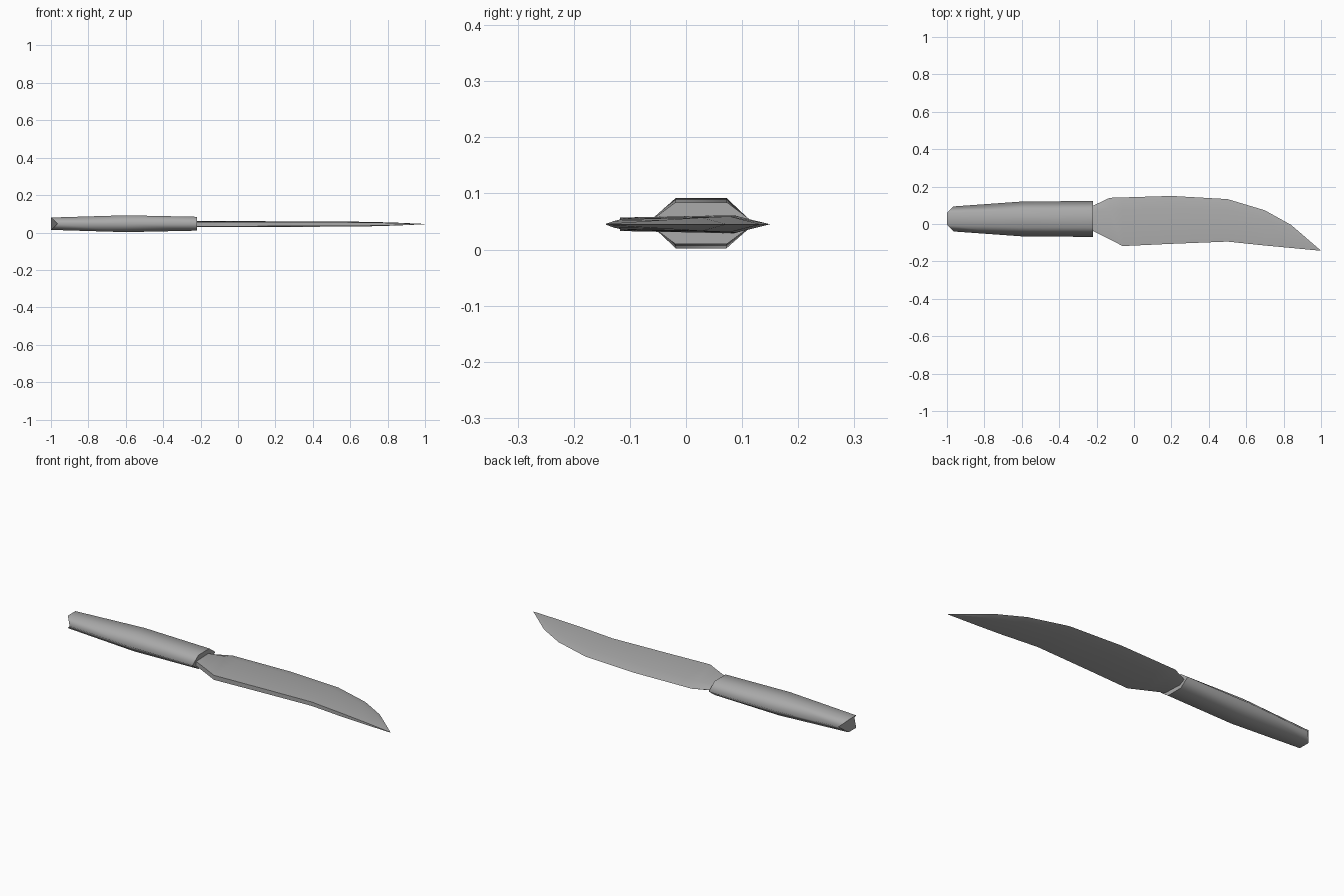
import bpy, bmesh

cube = bpy.data.objects.get("Cube")
if cube:
    bpy.data.objects.remove(cube, do_unlink=True)

grey = bpy.data.materials.new("steel_grey")
grey.use_nodes = True
colour = (0.4, 0.4, 0.4, 1)
grey.diffuse_color = colour
grey.node_tree.nodes["Principled BSDF"].inputs["Base Color"].default_value = colour


def loft(name, rings):
    """Skin a list of equal-length rings and cap both ends."""
    bm = bmesh.new()
    loops = [[bm.verts.new(p) for p in ring] for ring in rings]
    for a, b in zip(loops, loops[1:]):
        n = len(a)
        for i in range(n):
            j = (i + 1) % n
            bm.faces.new((a[i], a[j], b[j], b[i])).smooth = True
    for cap in (loops[0], loops[-1]):
        face = bm.faces.new(cap)
        for e in face.edges:
            e.smooth = False
    bmesh.ops.remove_doubles(bm, verts=bm.verts, dist=0.0005)
    bmesh.ops.recalc_face_normals(bm, faces=bm.faces)
    mesh = bpy.data.meshes.new(name)
    bm.to_mesh(mesh)
    bm.free()
    mesh.materials.append(grey)
    obj = bpy.data.objects.new(name, mesh)
    bpy.context.collection.objects.link(obj)
    return obj


# Handle: six-sided grip, (x, half width, half flat, half height)
MID_Y, MID_Z = 0.027, 0.047


def hexagon(x, wide, flat, high, x_side=None):
    side = x if x_side is None else x_side
    pts = [(side, wide, 0), (x, flat, high), (x, -flat, high),
           (side, -wide, 0), (x, -flat, -high), (x, flat, -high)]
    return [(px, MID_Y + y, MID_Z + z) for px, y, z in pts]


loft("handle", [
    hexagon(-1, 0.067, 0.032, 0.033, x_side=-0.965),
    hexagon(-0.6, 0.093, 0.045, 0.045),
    hexagon(-0.22, 0.096, 0.046, 0.037),
])

# Blade: blunt spine towards the front, ridge, then a bevel to the sharp edge
# stations are (x, spine y, edge y, half thickness at ridge)
stations = [
    (-0.225, -0.035, 0.095, 0.016), (-0.13, -0.082, 0.14, 0.016),
    (-0.06, -0.118, 0.142, 0.016), (0.2, -0.106, 0.15, 0.015),
    (0.5, -0.094, 0.133, 0.014), (0.7, -0.115, 0.073, 0.012),
    (0.84, -0.128, -0.005, 0.008), (0.998, -0.143, -0.141, 0.001),
]
BLADE_Z = 0.045
rings = []
for x, spine, edge, t in stations:
    ridge = edge - 0.24 * (edge - spine)
    s = 0.75 * t
    rings.append([(x, spine, BLADE_Z - s), (x, ridge, BLADE_Z - t),
                  (x, edge, BLADE_Z),
                  (x, ridge, BLADE_Z + t), (x, spine, BLADE_Z + s)])
blade = loft("blade", rings)
bpy.context.view_layer.objects.active = blade
blade.select_set(True)
bpy.ops.object.shade_smooth_by_angle(angle=0.6)
